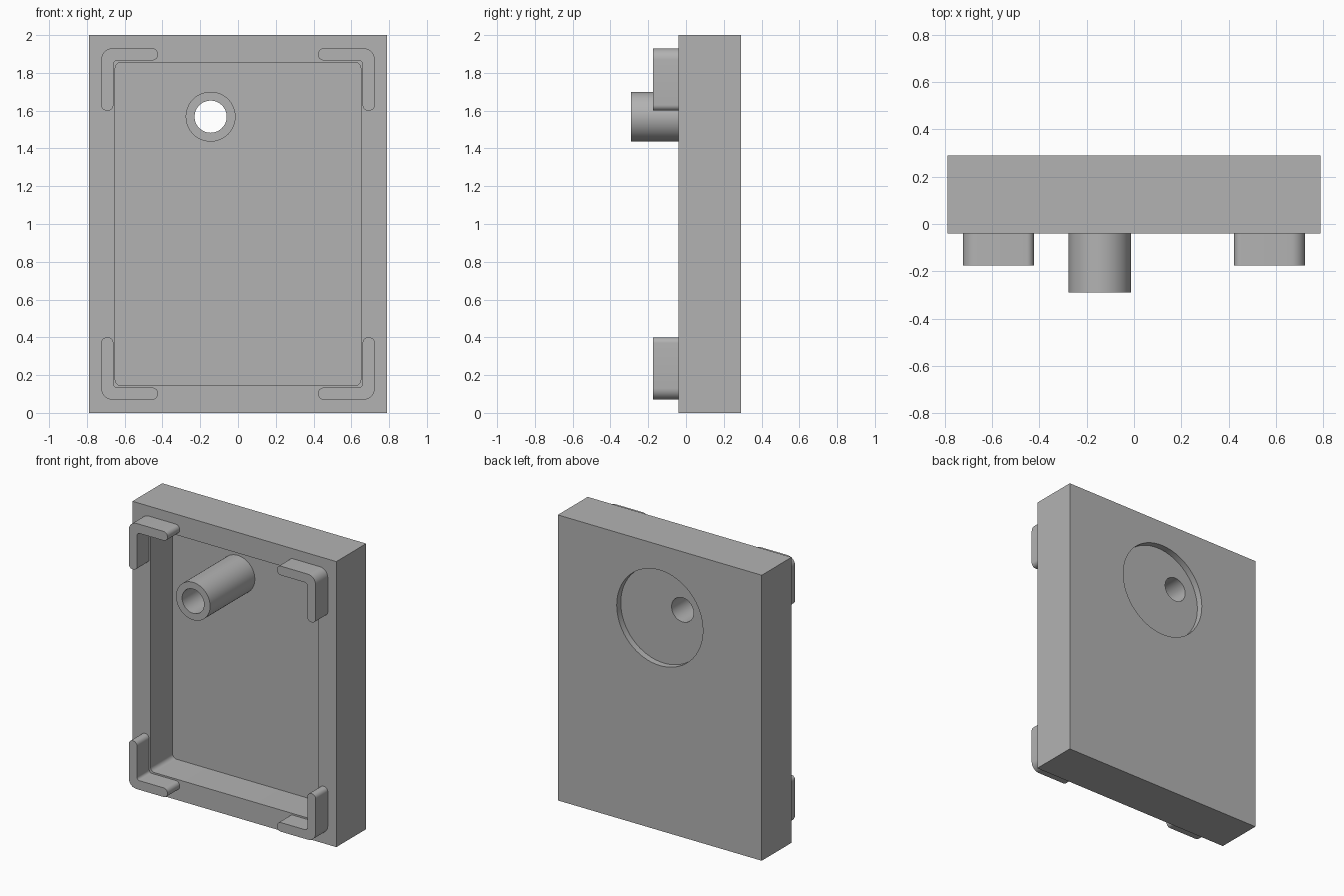
import bpy, bmesh, math
from mathutils import Vector

cube = bpy.data.objects.get("Cube")
if cube:
    bpy.data.objects.remove(cube, do_unlink=True)

grey = bpy.data.materials.new("plain grey")
grey.use_nodes = True
colour = (0.45, 0.45, 0.45, 1)
grey.diffuse_color = colour
grey.node_tree.nodes["Principled BSDF"].inputs["Base Color"].default_value = colour


def rounded(corners, steps=8):
    """Fillet each (x, z, radius) corner of an outline."""
    pts = []
    for i, (x, z, r) in enumerate(corners):
        p = Vector((x, z))
        a = (Vector(corners[i - 1][:2]) - p).normalized()
        b = (Vector(corners[(i + 1) % len(corners)][:2]) - p).normalized()
        if r == 0:
            pts.append(p)
            continue
        centre = p + (a + b) * r
        for k in range(steps + 1):
            t = k / steps * math.pi / 2
            pts.append(centre - b * r * math.cos(t) - a * r * math.sin(t))
    return pts


def circle(x, z, r, n=64):
    return [Vector((x + r * math.cos(i * math.tau / n), z + r * math.sin(i * math.tau / n)))
            for i in range(n)]


def box(hx, z0, z1, r=0):
    return rounded([(-hx, z0, r), (hx, z0, r), (hx, z1, r), (-hx, z1, r)])


def prism(name, outline, y0, y1):
    """Extrude an x-z outline from y0 to y1."""
    bm = bmesh.new()
    face = bm.faces.new([bm.verts.new((p.x, y0, p.y)) for p in outline])
    ext = bmesh.ops.extrude_face_region(bm, geom=[face])
    verts = [v for v in ext["geom"] if isinstance(v, bmesh.types.BMVert)]
    bmesh.ops.translate(bm, verts=verts, vec=(0, y1 - y0, 0))
    bmesh.ops.recalc_face_normals(bm, faces=bm.faces)
    mesh = bpy.data.meshes.new(name)
    bm.to_mesh(mesh)
    bm.free()
    mesh.materials.append(grey)
    obj = bpy.data.objects.new(name, mesh)
    bpy.context.collection.objects.link(obj)
    return obj


def activate(obj):
    bpy.ops.object.select_all(action="DESELECT")
    obj.select_set(True)
    bpy.context.view_layer.objects.active = obj


def cut(obj, cutter):
    mod = obj.modifiers.new("cut", "BOOLEAN")
    mod.operation = "DIFFERENCE"
    mod.solver = "EXACT"
    mod.object = cutter
    activate(obj)
    bpy.ops.object.modifier_apply(modifier=mod.name)


FRONT, FLOOR, RECESS, BACK = -0.04, 0.205, 0.245, 0.29
HOLE_X, HOLE_Z = -0.145, 1.568

# Tray body and hollow boss
body = prism("tray_body", box(0.79, 0, 2), FRONT, BACK)
boss = prism("boss_tube", circle(HOLE_X, HOLE_Z, 0.132), -0.29, FLOOR + 0.01)

# Cutters: front cavity, round back recess, through hole
cavity = prism("cavity_cutter", box(0.65, 0.145, 1.855, 0.03), FRONT - 0.2, FLOOR)
recess = prism("recess_cutter", circle(0, 1.49, 0.334), RECESS, BACK + 0.2)
hole = prism("hole_cutter", circle(HOLE_X, HOLE_Z, 0.085), -0.5, 0.5)
for cutter in (cavity, recess, hole):
    cut(body, cutter)
cut(boss, hole)
for cutter in (cavity, recess, hole):
    bpy.data.objects.remove(cutter, do_unlink=True)

# L-shaped corner brackets, mirrored to all four corners
L_SHAPE = [(0.724, 0.93, 0.06), (0.424, 0.93, 0.03), (0.424, 0.866, 0.03),
           (0.66, 0.866, 0.02), (0.66, 0.6, 0.03), (0.724, 0.6, 0.03)]
parts = [body, boss]
for sx, side in ((1, "left"), (-1, "right")):
    for sz, level in ((1, "upper"), (-1, "lower")):
        outline = rounded([(sx * x, 1 + sz * z, r) for x, z, r in L_SHAPE])
        parts.append(prism(f"{level}_{side}_bracket", outline, -0.175, FRONT))

for obj in parts:
    activate(obj)
    bpy.ops.object.shade_smooth_by_angle(angle=math.radians(30))
